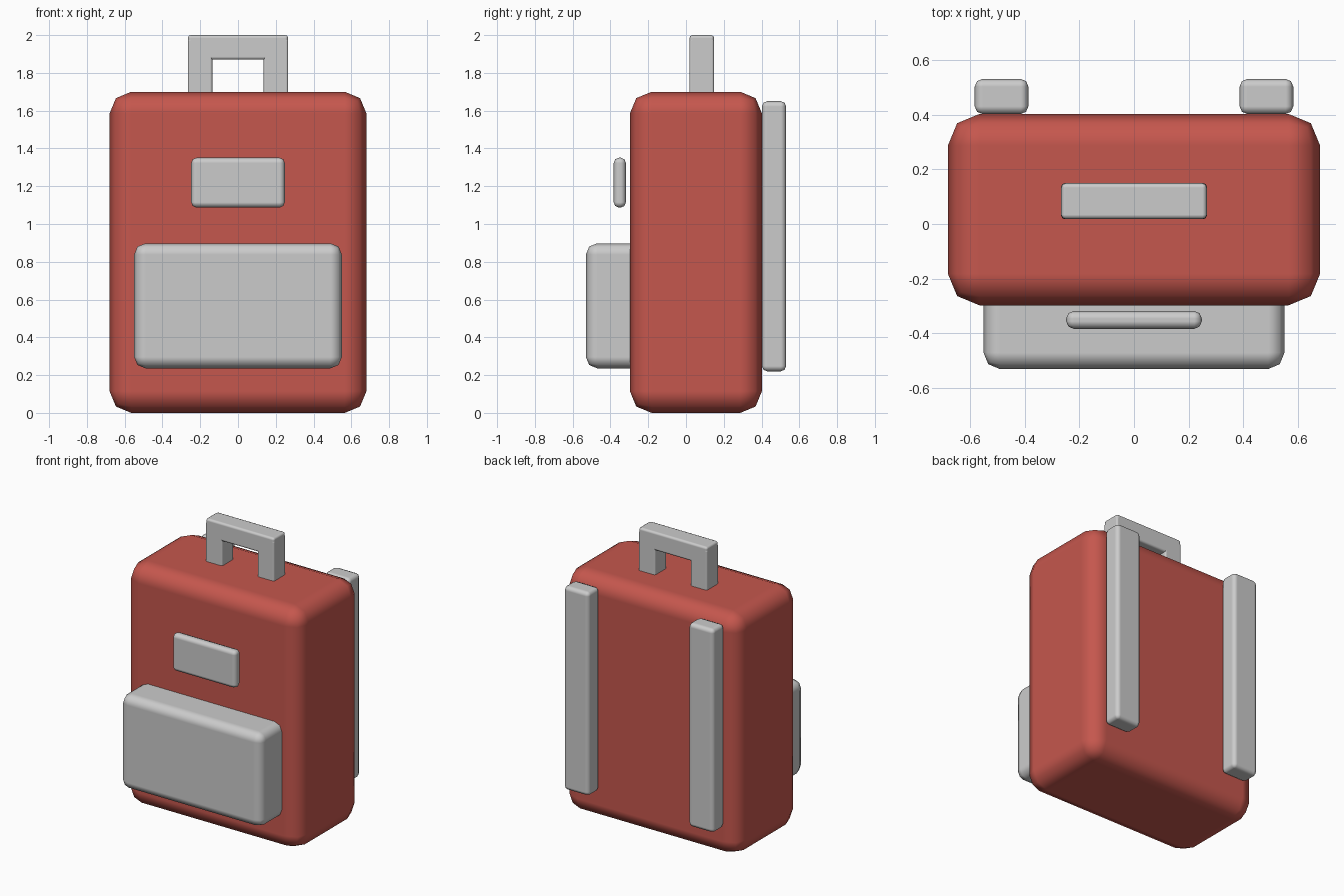
import bpy

if "Cube" in bpy.data.objects:
    bpy.data.objects.remove(bpy.data.objects["Cube"])


def box(name, lo, hi, bevel, mat=None):
    """Rounded box between two corners, smooth bevels and flat faces."""
    bpy.ops.mesh.primitive_cube_add(size=1)
    ob = bpy.context.object
    ob.name = name
    ob.location = [(a + b) / 2 for a, b in zip(lo, hi)]
    ob.scale = [b - a for a, b in zip(lo, hi)]
    bpy.ops.object.transform_apply(location=False, rotation=False, scale=True)
    bpy.ops.object.shade_smooth()
    mod = ob.modifiers.new("round_edges", 'BEVEL')
    mod.width = bevel
    mod.segments = 2
    mod.limit_method = 'NONE'
    mod.harden_normals = True
    if mat:
        ob.data.materials.append(mat)
    return ob


red = bpy.data.materials.new("red_fabric")
red.diffuse_color = (0.56, 0.095, 0.075, 1)
red.use_nodes = True
red.node_tree.nodes["Principled BSDF"].inputs["Base Color"].default_value = red.diffuse_color

# Main bag
box("bag_body", (-0.68, -0.297, 0), (0.68, 0.402, 1.70), 0.115, red)

# Front pocket and label plate
box("front_pocket", (-0.55, -0.53, 0.236), (0.55, -0.23, 0.898), 0.06)
box("front_plate", (-0.248, -0.383, 1.087), (0.248, -0.318, 1.351), 0.028)

# Carry handle crossbar
box("handle_bar", (-0.266, 0.018, 1.87), (0.266, 0.149, 2.0), 0.016)

# Mirrored handle posts and back straps
for side, s in (("left", -1), ("right", 1)):
    x0, x1 = sorted((s * 0.136, s * 0.266))
    box(f"handle_post_{side}", (x0, 0.018, 1.66), (x1, 0.149, 1.98), 0.012)
    x0, x1 = sorted((s * 0.386, s * 0.582))
    box(f"back_strap_{side}", (x0, 0.402, 0.22), (x1, 0.53, 1.65), 0.028)
